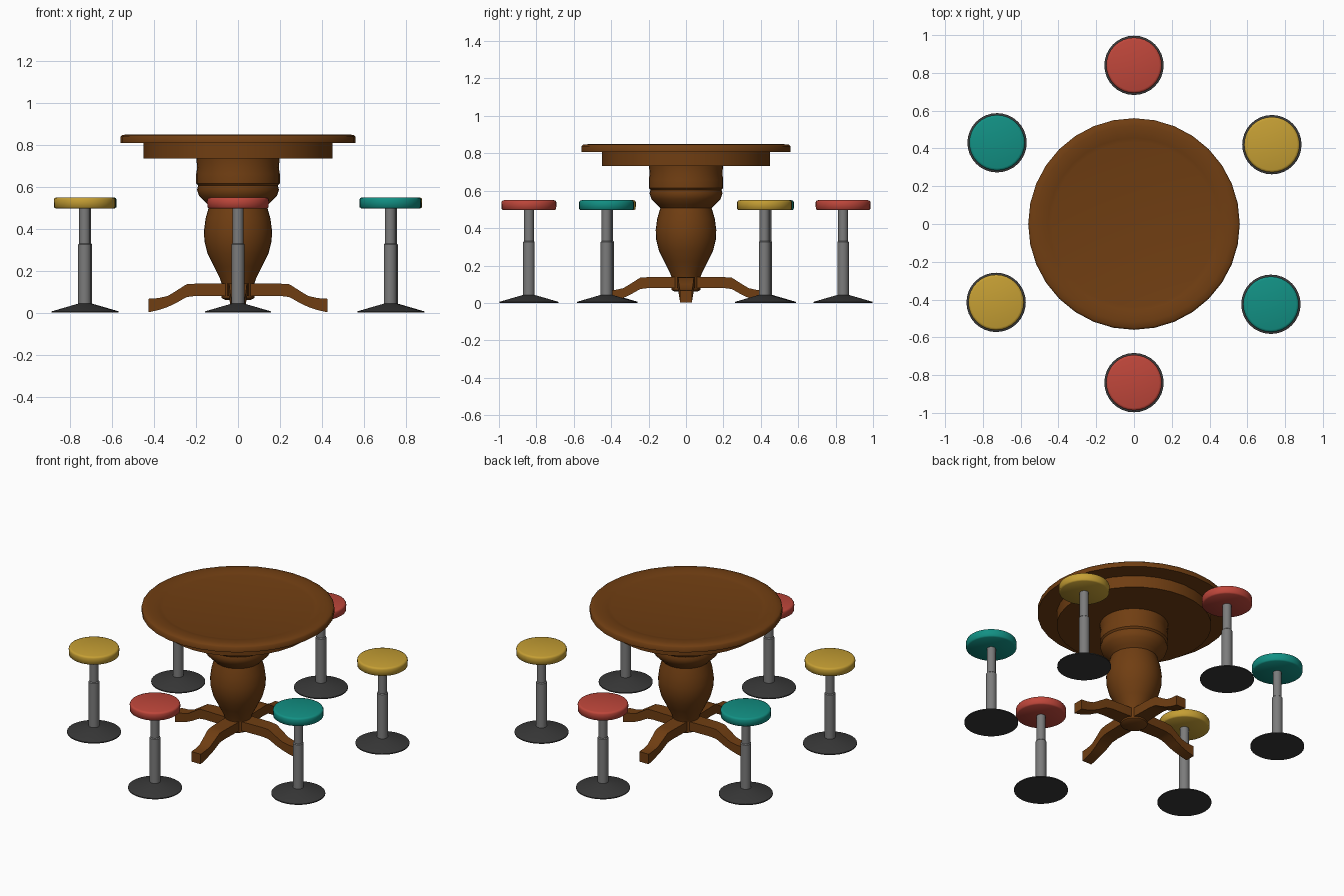
import bpy, bmesh, math
from mathutils import Matrix

cube = bpy.data.objects.get("Cube")
if cube:
    bpy.data.objects.remove(cube, do_unlink=True)


def material(name, rgb):
    m = bpy.data.materials.new(name)
    m.use_nodes = True
    color = (*rgb, 1)
    m.diffuse_color = color
    bsdf = next(n for n in m.node_tree.nodes if n.type == 'BSDF_PRINCIPLED')
    bsdf.inputs["Base Color"].default_value = color
    return m


wood = material("brown wood", (0.162, 0.048, 0.006))
metal = material("grey metal", (0.2, 0.2, 0.2))
dark = material("dark base", (0.04, 0.04, 0.04))
red = material("red cushion", (0.52, 0.062, 0.043))
teal = material("teal cushion", (0.006, 0.28, 0.23))
yellow = material("yellow cushion", (0.56, 0.345, 0.034))


def finish(bm, name, mat, angle):
    bmesh.ops.recalc_face_normals(bm, faces=bm.faces)
    mesh = bpy.data.meshes.new(name)
    bm.to_mesh(mesh)
    bm.free()
    mesh.materials.append(mat)
    ob = bpy.data.objects.new(name, mesh)
    bpy.context.collection.objects.link(ob)
    bpy.ops.object.select_all(action='DESELECT')
    ob.select_set(True)
    bpy.context.view_layer.objects.active = ob
    bpy.ops.object.shade_smooth_by_angle(angle=math.radians(angle))
    return ob


def lathe(name, profile, mat, x=0, y=0, steps=32, angle=40):
    """Spin an (radius, height) profile about z; ends are closed on the axis."""
    bm = bmesh.new()
    points = [(0, profile[0][1]), *profile, (0, profile[-1][1])]
    verts = [bm.verts.new((r, 0, z)) for r, z in points]
    edges = [bm.edges.new(pair) for pair in zip(verts, verts[1:])]
    bmesh.ops.spin(bm, geom=verts + edges, axis=(0, 0, 1), cent=(0, 0, 0),
                   steps=steps, angle=math.tau)
    bmesh.ops.remove_doubles(bm, verts=bm.verts, dist=1e-5)
    bmesh.ops.translate(bm, verts=bm.verts, vec=(x, y, 0))
    return finish(bm, name, mat, angle)


# Table: dished round top, apron and turned pedestal
lathe("table_top", [(0.56, 0.808), (0.56, 0.838), (0.55, 0.846), (0.52, 0.849),
                    (0.48, 0.848), (0.455, 0.842), (0.435, 0.838)], wood, angle=60)
lathe("table_apron", [(0.45, 0.733), (0.45, 0.81)], wood)
lathe("pedestal_collar", [(0.13, 0.50), (0.155, 0.525), (0.185, 0.555), (0.195, 0.585),
                          (0.19, 0.605), (0.199, 0.615), (0.199, 0.66),
                          (0.194, 0.69), (0.199, 0.735)], wood)
lathe("pedestal_vase", [(0.075, 0.13), (0.085, 0.16), (0.115, 0.22), (0.145, 0.28),
                        (0.16, 0.34), (0.162, 0.39), (0.154, 0.45),
                        (0.138, 0.505), (0.13, 0.53)], wood)
lathe("pedestal_hub", [(0.06, 0.06), (0.078, 0.07), (0.078, 0.14)], wood)


# Four curved feet: sections are (distance, bottom, top, half width)
SECTIONS = [(0.03, 0.08, 0.138, 0.05), (0.20, 0.08, 0.138, 0.045),
            (0.245, 0.074, 0.135, 0.042), (0.30, 0.043, 0.1, 0.038),
            (0.335, 0.027, 0.079, 0.035), (0.38, 0.012, 0.069, 0.033),
            (0.425, 0.002, 0.066, 0.033)]


def foot(name, turn):
    bm = bmesh.new()
    rings = []
    for d, low, high, w in SECTIONS:
        corners = [(-w, low), (w, low), (w, high), (-w, high)]
        rings.append([bm.verts.new((d, y, z)) for y, z in corners])
    for a, b in zip(rings, rings[1:]):
        for i in range(4):
            j = (i + 1) % 4
            bm.faces.new((a[i], a[j], b[j], b[i]))
    bm.faces.new(rings[0])
    bm.faces.new(rings[-1])
    bmesh.ops.rotate(bm, verts=bm.verts, matrix=Matrix.Rotation(turn, 3, 'Z'))
    finish(bm, name, wood, 35)


for i, side in enumerate(("left", "back", "right", "front")):
    foot("foot_" + side, i * math.pi / 2)

# Six stools around the table, opposite pairs sharing a colour
STOOLS = [("front", 0, -0.84, red), ("front_left", 0.725, -0.425, teal),
          ("back_left", 0.73, 0.42, yellow), ("back", 0, 0.84, red),
          ("back_right", -0.725, 0.43, teal), ("front_right", -0.73, -0.415, yellow)]
for side, x, y, color in STOOLS:
    lathe("stool_base_" + side, [(0.157, 0), (0.157, 0.006), (0.03, 0.043)], dark, x, y)
    lathe("stool_post_" + side, [(0.031, 0.035), (0.031, 0.325), (0.026, 0.33),
                                 (0.026, 0.5)], metal, x, y, 20)
    lathe("stool_seat_" + side, [(0.138, 0.496), (0.146, 0.502), (0.147, 0.538),
                                 (0.143, 0.546), (0.134, 0.549)], color, x, y, angle=60)
